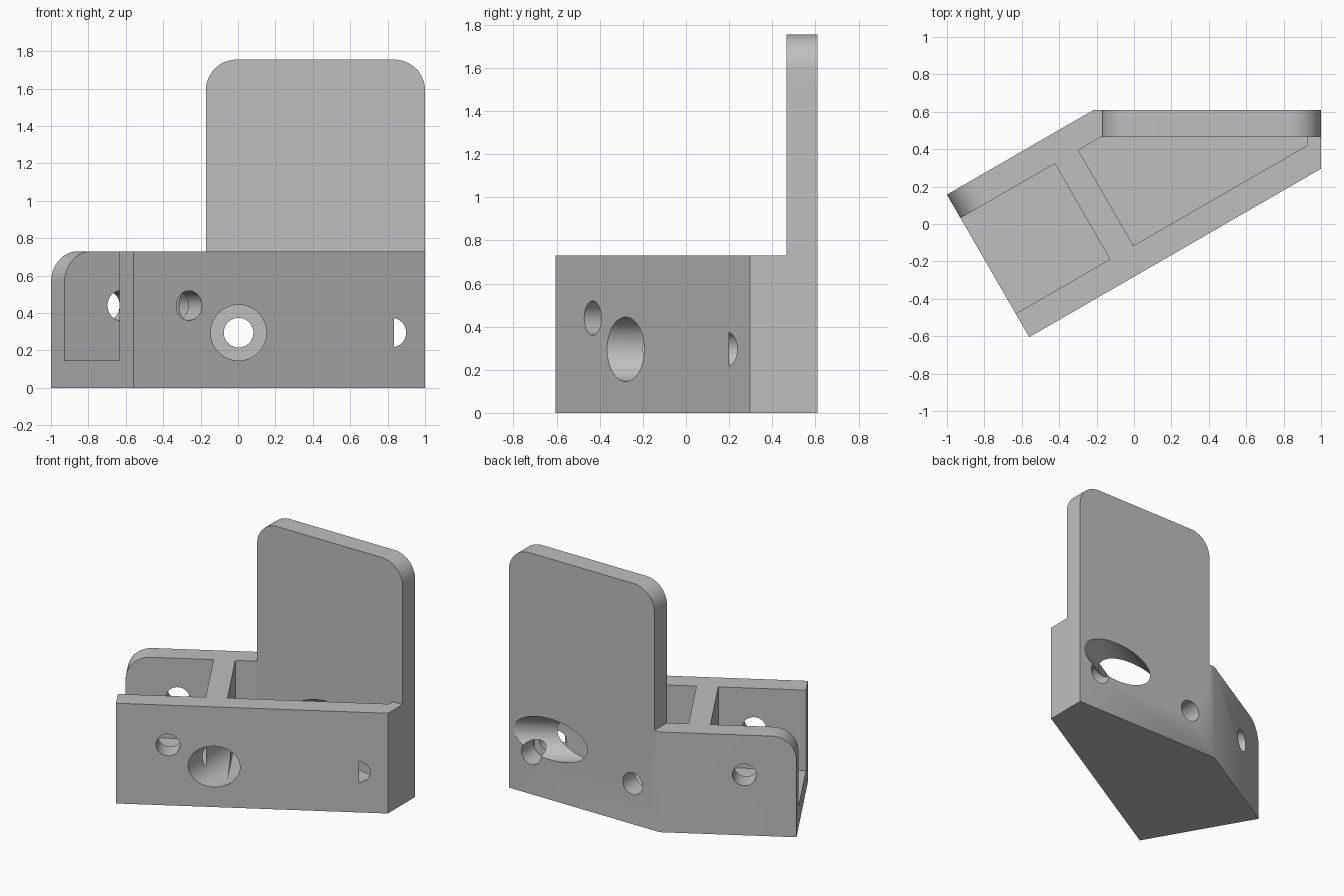
import bpy, bmesh, math
from mathutils import Matrix, Vector

cube = bpy.data.objects.get("Cube")
if cube:
    bpy.data.objects.remove(cube)

mat = bpy.data.materials.new("light_grey")
mat.use_nodes = True
GREY = (0.52, 0.52, 0.52, 1)
mat.diffuse_color = GREY
mat.node_tree.nodes["Principled BSDF"].inputs["Base Color"].default_value = GREY

H, WALL, DEPTH, BOLT, BORE = 0.73, 0.145, 0.88, 0.079, 0.149
BACK, FACE = 0.61, 0.465       # rear and front planes of the upright plate
ROUND = 0.165
# Skewed frame: u runs along the angled block, v across it
ORIGIN = Vector((-0.56, -0.605, 0))
SKEW = Matrix.Translation(ORIGIN) @ Matrix.Rotation(math.radians(30), 4, 'Z')


def at(u, v, z=0):
    return SKEW @ Vector((u, v, z))


def prism(name, pts, lo, hi, matrix=Matrix()):
    """Extrude a flat outline from lo to hi along local z."""
    bm = bmesh.new()
    face = bm.faces.new([bm.verts.new((p[0], p[1], lo)) for p in pts])
    ext = bmesh.ops.extrude_face_region(bm, geom=[face])
    bmesh.ops.translate(bm, vec=(0, 0, hi - lo),
                        verts=[e for e in ext["geom"] if isinstance(e, bmesh.types.BMVert)])
    bm.transform(matrix)
    bmesh.ops.recalc_face_normals(bm, faces=bm.faces)
    mesh = bpy.data.meshes.new(name)
    bm.to_mesh(mesh)
    bm.free()
    mesh.materials.append(mat)
    ob = bpy.data.objects.new(name, mesh)
    bpy.context.collection.objects.link(ob)
    return ob


def arc(cx, cy, r, a0, a1, n=16):
    return [(cx + r * math.cos(math.radians(a0 + (a1 - a0) * i / n)),
             cy + r * math.sin(math.radians(a0 + (a1 - a0) * i / n))) for i in range(n + 1)]


def rod(name, start, end, r):
    """Cylinder between two points."""
    d = Vector(end) - Vector(start)
    m = Matrix.Translation(start) @ d.to_track_quat('Z', 'Y').to_matrix().to_4x4()
    return prism(name, arc(0, 0, r, 0, 360, 64)[:-1], 0, d.length, m)


def combine(target, tool, op='DIFFERENCE'):
    mod = target.modifiers.new(tool.name, 'BOOLEAN')
    mod.operation, mod.solver, mod.object = op, 'EXACT', tool
    bpy.context.view_layer.objects.active = target
    bpy.ops.object.modifier_apply(modifier=mod.name)
    bpy.data.objects.remove(tool)


# Angled block
b = at(0, DEPTH)
corner = at((BACK - b.y) / 0.5, DEPTH)
right = at((1 - ORIGIN.x) / math.cos(math.radians(30)), 0)
bracket = prism("angled_bracket", [at(0, 0), (1, right.y), (1, BACK), (corner.x, BACK), b], 0, H)

# Open end pocket and triangular rear pocket
END = 0.582
inner = END + WALL
combine(bracket, prism("end_pocket", [(-0.2, WALL), (END, WALL), (END, DEPTH - WALL),
                                      (-0.2, DEPTH - WALL)], WALL, 1, SKEW))
p, q = at(inner, WALL), at(inner, DEPTH - WALL)
tan30 = math.tan(math.radians(30))
side = 0.925
combine(bracket, prism("rear_pocket", [p, (side, p.y + (side - p.x) * tan30), (side, FACE),
                                       (q.x + (FACE - q.y) / tan30, FACE), q], WALL, 1))

# Rounded upper corner on the rear cheek
profile = [(-0.1, H + 0.1), (-0.1, H - ROUND)] + arc(ROUND, H - ROUND, ROUND, 180, 90) + [(ROUND, H + 0.1)]
upright = SKEW @ Matrix.Rotation(math.pi / 2, 4, 'X')
combine(bracket, prism("cheek_round", profile, -DEPTH - 0.1, -DEPTH + WALL + 0.1, upright))

# Upright plate with rounded top corners
TOP, LEFT = 1.755, -0.172
outline = [(LEFT, 0.6), (1, 0.6)] + arc(1 - ROUND, TOP - ROUND, ROUND, 0, 90) \
    + arc(LEFT + ROUND, TOP - ROUND, ROUND, 90, 180)
plate = prism("upright_plate", outline, -BACK, -FACE, Matrix.Rotation(math.pi / 2, 4, 'X'))
combine(bracket, plate, 'UNION')

# Plate bolt holes, with access bores through the angled front
for x in (0.003, 0.82):
    for z in (0.295, 1.465):
        combine(bracket, rod("bolt_hole", (x, 0.2, z), (x, 1, z), BOLT))
    combine(bracket, rod("access_bore", (x, -1, 0.295), (x, FACE, 0.295), BORE))

# Holes through cheeks, floor and divider, and the slanted bore behind the divider
MID, Z = DEPTH / 2, 0.44
combine(bracket, rod("cheek_hole", at(0.345, -0.2, Z), at(0.345, DEPTH + 0.2, Z), BOLT))
combine(bracket, rod("floor_hole", at(0.288, MID, -0.2), at(0.288, MID, 0.3), BOLT))
combine(bracket, rod("divider_hole", at(END - 0.1, MID, Z), at(inner + 0.1, MID, Z), BOLT))
combine(bracket, rod("slanted_bore", at(inner + 0.01, MID, Z), at(2.2, MID, Z), BORE))

bpy.ops.object.select_all(action='DESELECT')
bracket.select_set(True)
bpy.context.view_layer.objects.active = bracket
bpy.ops.object.shade_smooth_by_angle(angle=math.radians(30))
